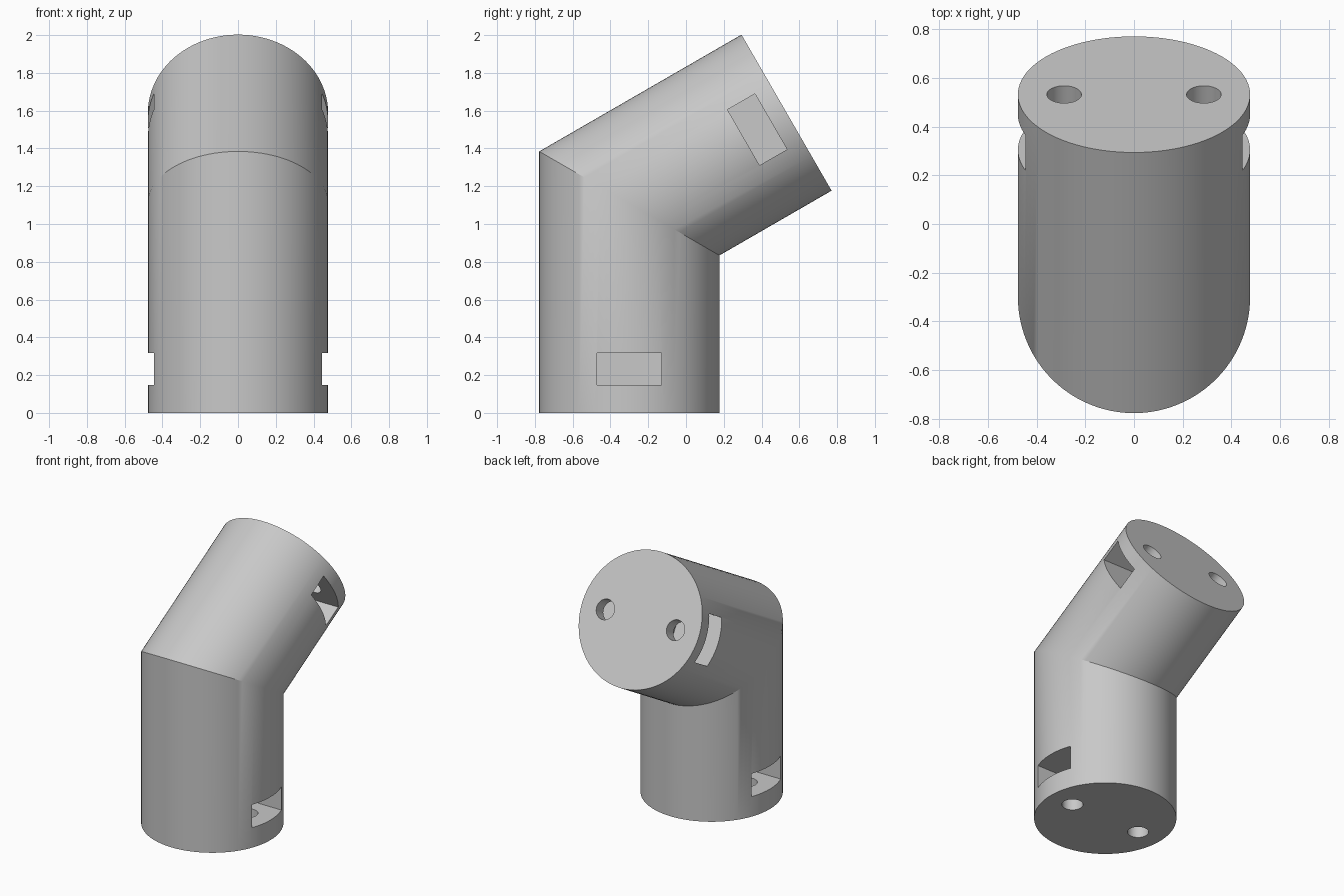
import bpy, bmesh, math
from mathutils import Matrix, Vector

cube = bpy.data.objects.get("Cube")
if cube:
    bpy.data.objects.remove(cube, do_unlink=True)

RADIUS = 0.477
SIDES = 96
BEND = math.radians(60)
AXIS_Y = -0.3          # axis of the upright leg
KNEE_Z = 1.109         # where the two axes meet
ARM = 0.961            # length of the tilted leg along its axis
HOLE_X = 0.287

grey = bpy.data.materials.new("plain grey")
grey.use_nodes = True
colour = (0.58, 0.58, 0.58, 1)
grey.diffuse_color = colour
grey.node_tree.nodes["Principled BSDF"].inputs["Base Color"].default_value = colour


def make_object(name, bm):
    bmesh.ops.recalc_face_normals(bm, faces=bm.faces)
    mesh = bpy.data.meshes.new(name)
    bm.to_mesh(mesh)
    bm.free()
    mesh.materials.append(grey)
    obj = bpy.data.objects.new(name, mesh)
    bpy.context.collection.objects.link(obj)
    return obj


# Mitred elbow: base ring, sloped knee ring, tilted end ring
knee = Vector((0, AXIS_Y, KNEE_Z))
end = knee + ARM * Vector((0, math.sin(BEND), math.cos(BEND)))
bm = bmesh.new()
rings = [[], [], []]
for i in range(SIDES):
    a = math.tau * i / SIDES
    x, y = RADIUS * math.cos(a), RADIUS * math.sin(a)
    rings[0].append(bm.verts.new((x, AXIS_Y + y, 0)))
    rings[1].append(bm.verts.new(knee + Vector((x, y, -y * math.tan(BEND / 2)))))
    rings[2].append(bm.verts.new(end + Vector((x, y * math.cos(BEND), -y * math.sin(BEND)))))
for low, high in zip(rings, rings[1:]):
    for i in range(SIDES):
        j = (i + 1) % SIDES
        bm.faces.new((low[i], low[j], high[j], high[i]))
bm.faces.new(rings[0])
bm.faces.new(rings[2])
elbow = make_object("elbow_body", bm)


def cut(cutter):
    mod = elbow.modifiers.new("cut", "BOOLEAN")
    mod.operation = "DIFFERENCE"
    mod.solver = "EXACT"
    mod.object = cutter
    bpy.context.view_layer.update()
    graph = bpy.context.evaluated_depsgraph_get()
    mesh = bpy.data.meshes.new_from_object(elbow.evaluated_get(graph))
    elbow.modifiers.clear()
    elbow.data = mesh
    bpy.data.objects.remove(cutter, do_unlink=True)


def box_cutter(frame, side, near, far):
    inner, outer, width = 0.12, 0.7, 0.34
    bm = bmesh.new()
    place = Matrix.Translation((side * (inner + outer) / 2, 0, (near + far) / 2))
    size = Matrix.Diagonal((outer - inner, width, far - near, 1))
    bmesh.ops.create_cube(bm, size=1, matrix=frame @ place @ size)
    return make_object("pocket_cutter", bm)


def hole_cutter(frame, side, depth):
    bm = bmesh.new()
    place = Matrix.Translation((side * HOLE_X, 0, depth / 2 - 0.05))
    bmesh.ops.create_cone(bm, cap_ends=True, segments=40, radius1=0.071, radius2=0.071,
                          depth=depth + 0.1, matrix=frame @ place)
    return make_object("hole_cutter", bm)


# Side pockets and bolt holes at both ends; each frame looks into the body
base_frame = Matrix.Translation((0, AXIS_Y, 0))
end_frame = Matrix.Translation(end) @ Matrix.Rotation(math.pi - BEND, 4, "X")
for frame, near, far in ((base_frame, 0.148, 0.318), (end_frame, 0.095, 0.263)):
    for side in (-1, 1):
        cut(box_cutter(frame, side, near, far))
        cut(hole_cutter(frame, side, (near + far) / 2))

# Smooth walls, crisp rims
bpy.ops.object.select_all(action="DESELECT")
elbow.select_set(True)
bpy.context.view_layer.objects.active = elbow
bpy.ops.object.shade_smooth_by_angle(angle=math.radians(30))
